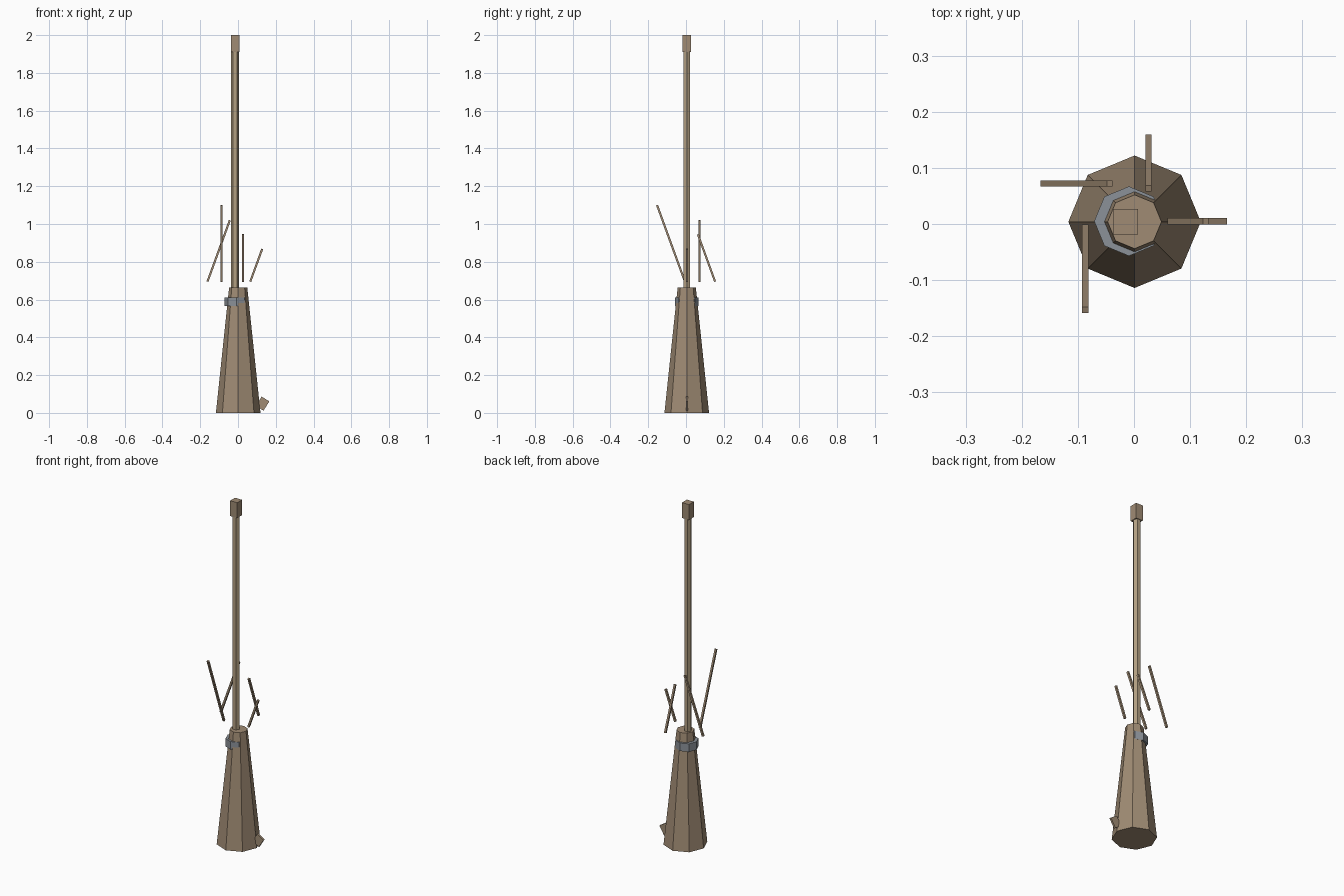
import bpy
from math import radians, pi
from mathutils import Vector

cube = bpy.data.objects.get("Cube")
if cube:
    bpy.data.objects.remove(cube, do_unlink=True)


def material(name, rgb):
    m = bpy.data.materials.new(name)
    m.use_nodes = True
    m.diffuse_color = (*rgb, 1)
    m.node_tree.nodes["Principled BSDF"].inputs["Base Color"].default_value = (*rgb, 1)
    return m


straw = material("brown straw", (0.35, 0.26, 0.175))
wood = material("pale wood", (0.45, 0.35, 0.225))
metal = material("grey metal", (0.26, 0.285, 0.315))


def prism(name, sides, r_low, r_high, z_low, z_high, x, y, mat, turn=0.0):
    """Upright tapered prism; turn is the angle of its first corner."""
    bpy.ops.mesh.primitive_cone_add(
        vertices=sides, radius1=r_low, radius2=r_high, depth=z_high - z_low,
        location=(x, y, (z_low + z_high) / 2), rotation=(0, 0, turn))
    ob = bpy.context.object
    ob.name = name
    ob.data.materials.append(mat)
    return ob


def box(name, size, centre, rotation, mat):
    bpy.ops.mesh.primitive_cube_add(size=1, location=centre, rotation=rotation)
    ob = bpy.context.object
    ob.name = name
    ob.scale = size
    ob.data.materials.append(mat)
    return ob


def stick(name, low, high):
    """Thin square bar between two points."""
    low, high = Vector(low), Vector(high)
    axis = high - low
    tilt = (radians(-20) if axis.y > 0 else radians(20)) if abs(axis.y) > 0.01 else 0
    lean = radians(20) if axis.x > 0.01 else 0
    box(name, (0.011, 0.011, axis.length), (low + high) / 2, (tilt, lean, 0), straw)


# Bristle head, binding band, handle and end cap
prism("bristle_head", 8, 0.118, 0.048, 0, 0.665, 0.001, 0.004, straw)
prism("binding_band", 8, 0.062, 0.062, 0.565, 0.612, -0.009, 0.005, metal)
prism("handle", 6, 0.021, 0.021, 0.6, 1.92, -0.015, 0.004, wood, pi / 2)
box("handle_cap", (0.045, 0.045, 0.09), (-0.015, 0.004, 1.955), (0, 0, 0), straw)

# Loose sticks around the handle
stick("front_stick", (-0.087, -0.006, 0.695), (-0.087, -0.153, 1.1))
stick("right_stick", (-0.162, 0.072, 0.695), (-0.043, 0.072, 1.02))
stick("back_stick", (0.026, 0.154, 0.695), (0.026, 0.063, 0.945))
stick("left_stick", (0.065, 0.005, 0.695), (0.128, 0.005, 0.868))

# Chip of wood poking out near the foot
box("foot_chip", (0.048, 0.011, 0.058), (0.13, 0.005, 0.049), (0, radians(32), 0), straw)
